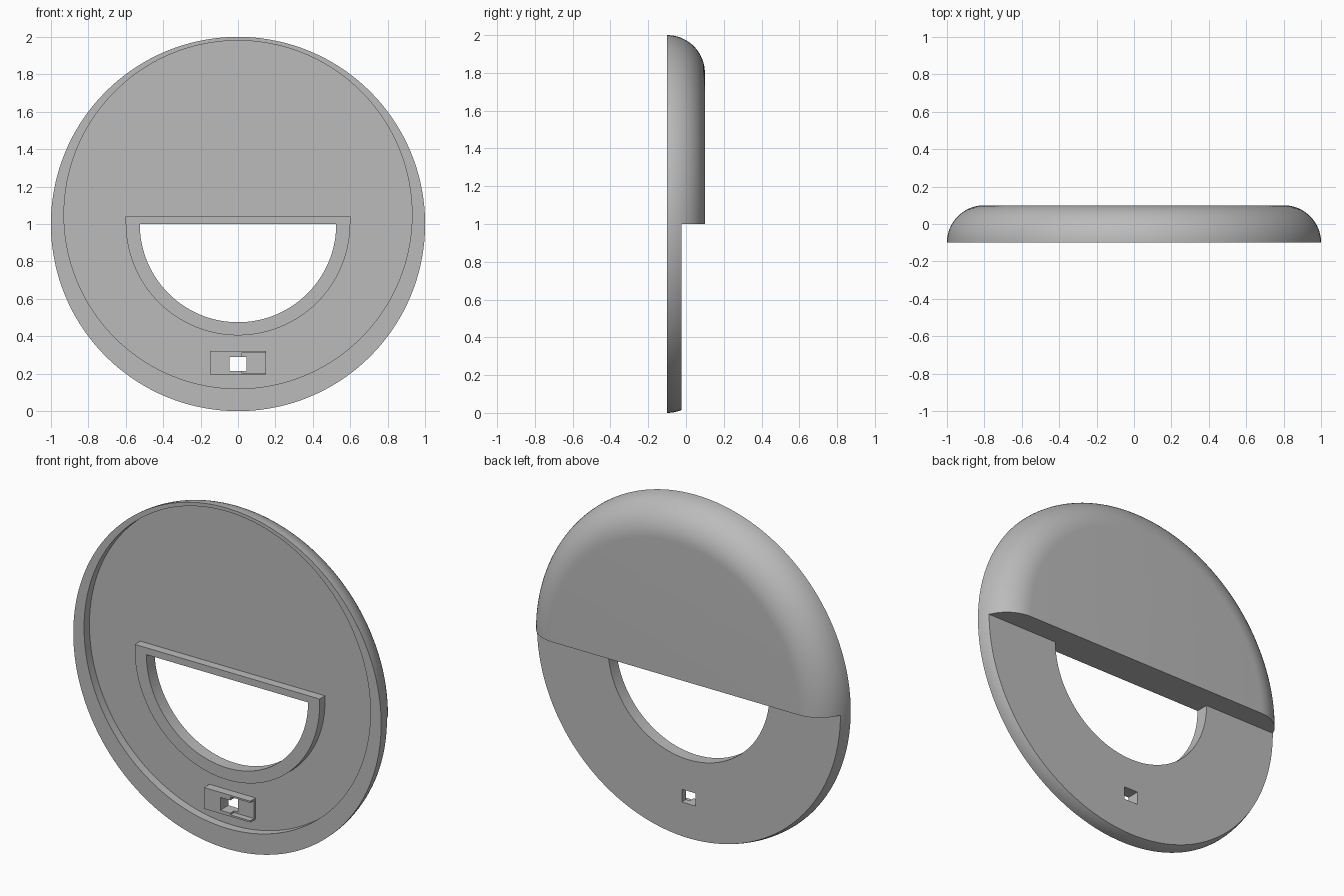
import bpy, bmesh, math
from mathutils import Vector

if "Cube" in bpy.data.objects:
    bpy.data.objects.remove(bpy.data.objects["Cube"], do_unlink=True)

grey = bpy.data.materials.new("plain grey")
grey.use_nodes = True
colour = (0.5, 0.5, 0.5, 1)
grey.diffuse_color = colour
grey.node_tree.nodes["Principled BSDF"].inputs["Base Color"].default_value = colour


def finish(name, bm):
    bmesh.ops.recalc_face_normals(bm, faces=bm.faces)
    mesh = bpy.data.meshes.new(name)
    bm.to_mesh(mesh)
    bm.free()
    mesh.materials.append(grey)
    obj = bpy.data.objects.new(name, mesh)
    bpy.context.collection.objects.link(obj)
    return obj


def prism(name, outline, y0, y1):
    """Extrude an (x, z) outline from y0 to y1."""
    bm = bmesh.new()
    face = bm.faces.new([bm.verts.new((x, y0, z)) for x, z in outline])
    new = bmesh.ops.extrude_face_region(bm, geom=[face])["geom"]
    verts = [v for v in new if isinstance(v, bmesh.types.BMVert)]
    bmesh.ops.translate(bm, verts=verts, vec=(0, y1 - y0, 0))
    return finish(name, bm)


def rect(x0, x1, z0, z1):
    return [(x0, z0), (x1, z0), (x1, z1), (x0, z1)]


def arc(radius, cz, start, end, steps):
    angles = [start + (end - start) * i / steps for i in range(steps + 1)]
    return [(radius * math.cos(a), cz + radius * math.sin(a)) for a in angles]


def carve(target, cutter):
    """Subtract the cutter from the target and throw the cutter away."""
    cutter.hide_render = True
    mod = target.modifiers.new("carve", "BOOLEAN")
    mod.operation = "DIFFERENCE"
    mod.solver = "EXACT"
    mod.object = cutter
    bpy.context.view_layer.objects.active = target
    bpy.ops.object.modifier_apply(modifier=mod.name)
    bpy.data.objects.remove(cutter, do_unlink=True)


# Round shell: flat front, quarter-round edge towards the back
bm = bmesh.new()
profile = [bm.verts.new((r, y, 1)) for r, y in
           [(0.8 + 0.2 * math.cos(t), -0.1 + 0.2 * math.sin(t))
            for t in [i * math.pi / 32 for i in range(17)]]]
edges = [bm.edges.new(pair) for pair in zip(profile, profile[1:])]
bmesh.ops.spin(bm, geom=profile + edges, cent=Vector((0, 0, 1)), axis=(0, 1, 0),
               angle=math.tau, steps=144, use_duplicate=False)
bmesh.ops.remove_doubles(bm, verts=bm.verts, dist=0.0001)
bmesh.ops.holes_fill(bm, edges=bm.edges, sides=0)
shell = finish("round_shell", bm)

# Thin lower half
carve(shell, prism("lower_step", rect(-1.2, 1.2, -0.2, 1), -0.025, 0.4))

# Front recess, leaving the window lip and latch block standing
recess = prism("front_recess", arc(0.93, 1.05, 0, math.tau, 144)[:-1], -0.2, -0.05)
lip = [(0.6, 1.04), (-0.6, 1.04)] + arc(0.6, 1.005, math.pi, math.tau, 72)
carve(recess, prism("window_lip", lip, -0.3, 0.1))
carve(recess, prism("latch_block", rect(-0.15, 0.15, 0.195, 0.32), -0.3, 0.1))
carve(shell, recess)

# Half-round window
carve(shell, prism("window", arc(0.525, 1, math.pi, math.tau, 72), -0.3, 0.05))

# Latch slot, open at one end, and its square through hole
carve(shell, prism("latch_slot", rect(0.02, 0.17, 0.205, 0.31), -0.2, -0.065))
carve(shell, prism("latch_hole", rect(-0.045, 0.045, 0.215, 0.29), -0.3, 0.1))

bpy.ops.object.select_all(action="DESELECT")
shell.select_set(True)
bpy.context.view_layer.objects.active = shell
bpy.ops.object.shade_smooth_by_angle(angle=math.radians(30))
